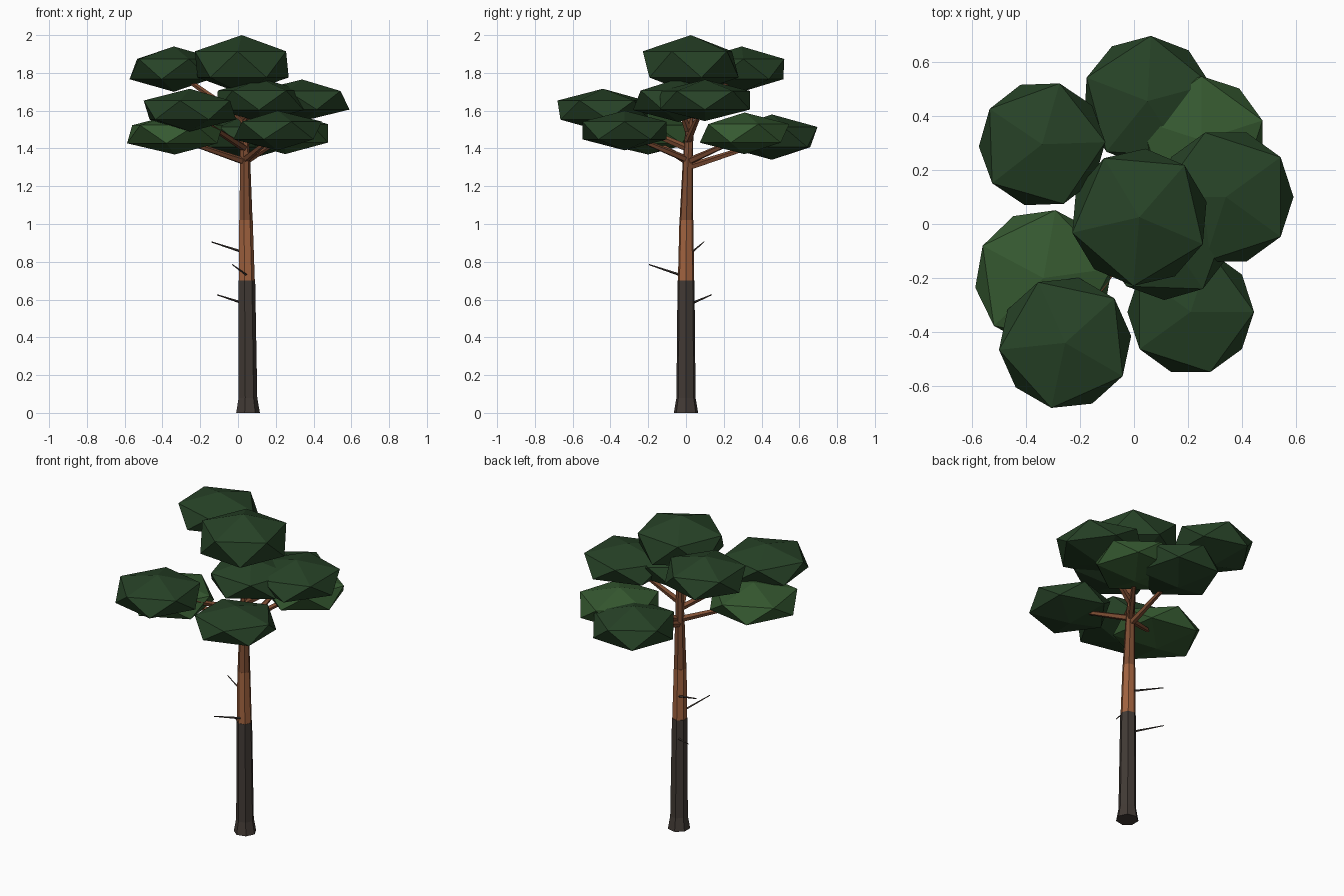
import bpy, bmesh, math
from mathutils import Vector

if "Cube" in bpy.data.objects:
    bpy.data.objects.remove(bpy.data.objects["Cube"])


def material(name, rgb):
    m = bpy.data.materials.new(name)
    m.diffuse_color = (*rgb, 1)
    m.use_nodes = True
    m.node_tree.nodes["Principled BSDF"].inputs["Base Color"].default_value = m.diffuse_color
    return m


DARK_BARK = material("dark_bark", (0.055, 0.043, 0.036))
RED_BARK = material("red_bark", (0.36, 0.125, 0.05))
UPPER_BARK = material("upper_bark", (0.21, 0.075, 0.033))
NEEDLES = material("needles", (0.02, 0.055, 0.02))
LIGHT_NEEDLES = material("light_needles", (0.036, 0.1, 0.03))


def finish(bm, name, mat):
    bmesh.ops.recalc_face_normals(bm, faces=bm.faces)
    me = bpy.data.meshes.new(name)
    bm.to_mesh(me)
    bm.free()
    me.materials.append(mat)
    ob = bpy.data.objects.new(name, me)
    bpy.context.collection.objects.link(ob)
    return ob


def stack(name, rings, mat, sides=7):
    """Horizontal polygon rings (x, y, z, radius) joined into a closed tube."""
    bm = bmesh.new()
    loops = []
    for x, y, z, r in rings:
        loops.append([bm.verts.new((x + r * math.cos(2 * math.pi * i / sides),
                                    y + r * math.sin(2 * math.pi * i / sides), z))
                      for i in range(sides)])
    for a, b in zip(loops, loops[1:]):
        for i in range(sides):
            j = (i + 1) % sides
            bm.faces.new((a[i], a[j], b[j], b[i]))
    bm.faces.new(loops[0])
    bm.faces.new(loops[-1])
    return finish(bm, name, mat)


def rod(name, start, end, r1, r2, mat, sides=5):
    """Tapered stick between two points."""
    a, b = Vector(start), Vector(end)
    bm = bmesh.new()
    bmesh.ops.create_cone(bm, cap_ends=True, segments=sides,
                          radius1=r1, radius2=r2, depth=(b - a).length)
    ob = finish(bm, name, mat)
    ob.location = (a + b) / 2
    ob.rotation_euler = (b - a).to_track_quat('Z', 'Y').to_euler()
    return ob


# Trunk in three bark zones
stack("trunk_lower", [(.05, 0, 0, .066), (.05, 0, .08, .052), (.045, 0, .7, .046)], DARK_BARK)
stack("trunk_middle", [(.045, 0, .7, .044), (.04, .002, 1.02, .038)], RED_BARK)
stack("trunk_upper", [(.04, .002, 1.02, .037), (.037, .01, 1.33, .028),
                      (.03, .02, 1.55, .02), (.02, .02, 1.78, .014)], UPPER_BARK)

# Foliage pads: x, y, z, radius, half height, turn, material
pads = [
    ("top", .02, .025, 1.845, .285, .155, 49, NEEDLES),
    ("back_left", -.34, .295, 1.82, .262, .12, 2, NEEDLES),
    ("back", .05, .455, 1.46, .27, .12, 15, NEEDLES),
    ("back_right", .25, .31, 1.48, .265, .11, 18, LIGHT_NEEDLES),
    ("front_right", .21, -.325, 1.495, .262, .105, 0, NEEDLES),
    ("left", -.335, -.2, 1.475, .285, .107, 8, LIGHT_NEEDLES),
    ("front_left", -.255, -.44, 1.603, .275, .113, 42, NEEDLES),
    ("right", .34, .1, 1.655, .28, .11, 36, NEEDLES),
    ("middle", .12, -.04, 1.655, .27, .115, 16, NEEDLES),
]
for name, x, y, z, r, h, turn, mat in pads:
    bm = bmesh.new()
    bmesh.ops.create_icosphere(bm, subdivisions=1, radius=1)
    ob = finish(bm, name + "_foliage", mat)
    ob.location = (x, y, z)
    ob.scale = (r, r, h)
    ob.rotation_euler.z = math.radians(turn)

# Branches from the trunk into each pad: pad index, height on trunk
for i, z0 in [(1, 1.55), (2, 1.30), (3, 1.33), (4, 1.34), (5, 1.33),
              (6, 1.40), (7, 1.44), (8, 1.5)]:
    name, x, y, z = pads[i][:4]
    rod(name + "_branch", (.036, .01, z0), (x * .9, y * .9, z - .03),
        .02, .011, UPPER_BARK)

# Dead twigs on the lower trunk
twigs = [((.03, .03, .85), (-.14, .095, .905)),
         ((.045, -.03, .73), (-.03, -.195, .785)),
         ((.03, .03, .58), (-.11, .135, .625))]
for n, (a, b) in enumerate(twigs):
    rod(f"twig_{n + 1}", a, b, .007, .003, DARK_BARK, 4)
